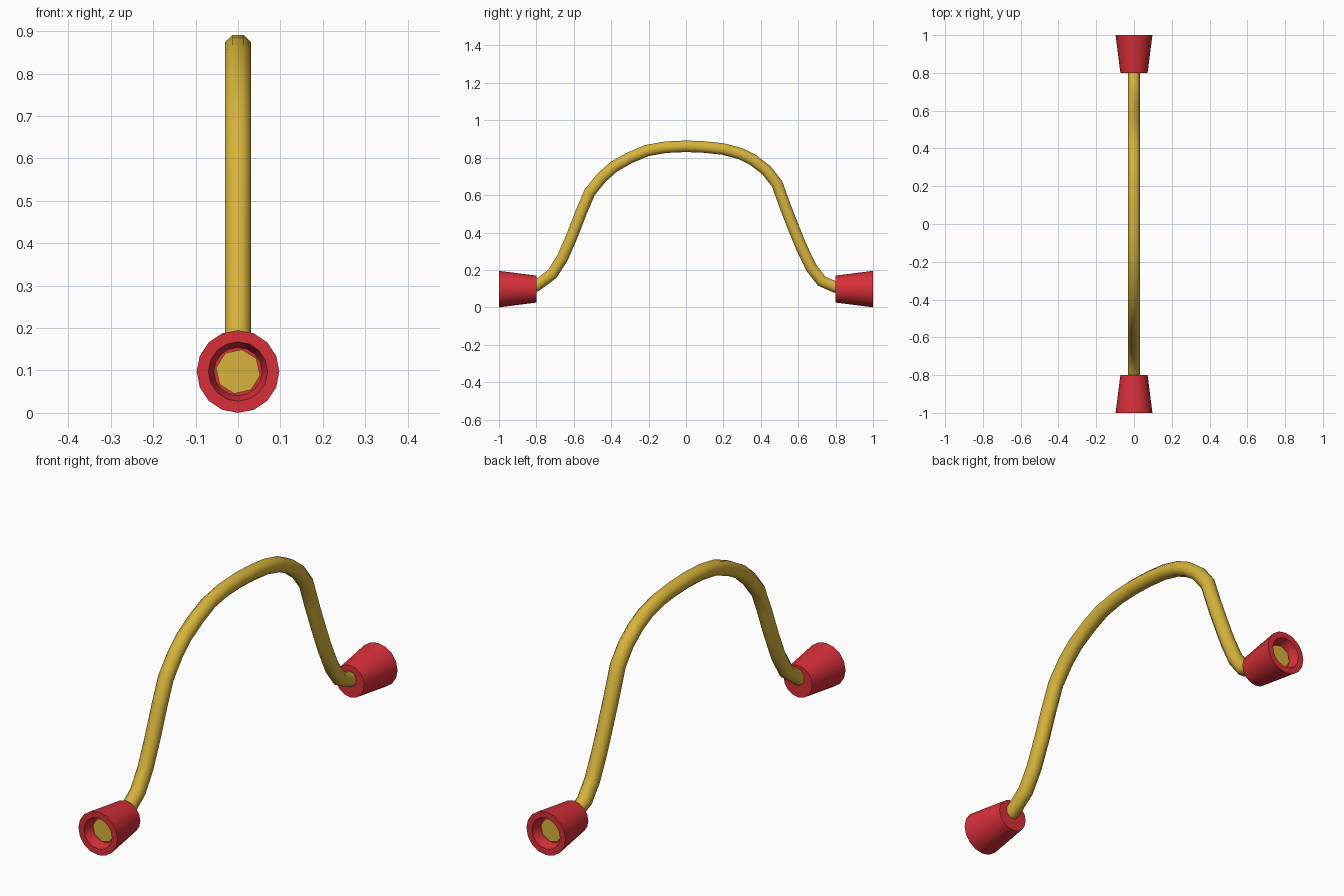
import bpy
import bmesh
import math
from mathutils import Vector

cube = bpy.data.objects.get("Cube")
if cube:
    bpy.data.objects.remove(cube, do_unlink=True)


def make_material(name, color):
    mat = bpy.data.materials.new(name)
    mat.use_nodes = True
    mat.diffuse_color = (*color, 1)
    mat.node_tree.nodes["Principled BSDF"].inputs["Base Color"].default_value = (*color, 1)
    return mat


red = make_material("handle red", (0.68, 0.028, 0.040))
yellow = make_material("rope yellow", (0.68, 0.455, 0.042))


def sweep(name, path, sides, phase, mat):
    """Skin rings along a path of (y, z, radius, ring normal) and cap both ends."""
    bm = bmesh.new()
    rings = []
    for y, z, r, normal in path:
        up = Vector((0, -normal.z, normal.y))
        ring = []
        for i in range(sides):
            a = math.tau * i / sides + phase
            ring.append(bm.verts.new(Vector((r * math.cos(a), y, z)) + up * r * math.sin(a)))
        rings.append(ring)
    for a, b in zip(rings, rings[1:]):
        for i in range(sides):
            j = (i + 1) % sides
            bm.faces.new((a[i], a[j], b[j], b[i]))
    bm.faces.new(rings[0][::-1])
    bm.faces.new(rings[-1])
    bmesh.ops.recalc_face_normals(bm, faces=bm.faces[:])
    mesh = bpy.data.meshes.new(name)
    bm.to_mesh(mesh)
    bm.free()
    mesh.materials.append(mat)
    obj = bpy.data.objects.new(name, mesh)
    bpy.context.collection.objects.link(obj)
    bpy.ops.object.select_all(action='DESELECT')
    obj.select_set(True)
    bpy.context.view_layer.objects.active = obj
    bpy.ops.object.shade_smooth_by_angle(angle=math.radians(46))
    return obj


# Rope: slightly uneven arch running from one handle to the other
points = [(-0.94, 0.098), (-0.86, 0.10), (-0.80, 0.115), (-0.715, 0.178), (-0.66, 0.265),
          (-0.61, 0.38), (-0.56, 0.51), (-0.515, 0.615), (-0.45, 0.695), (-0.385, 0.752),
          (-0.30, 0.80), (-0.21, 0.838), (-0.11, 0.856), (0.0, 0.861), (0.10, 0.857),
          (0.20, 0.846), (0.29, 0.822), (0.36, 0.787), (0.43, 0.733), (0.487, 0.66),
          (0.53, 0.54), (0.575, 0.425), (0.62, 0.315), (0.67, 0.212), (0.725, 0.14),
          (0.795, 0.11), (0.86, 0.10), (0.94, 0.098)]
rope_path = []
for i, (y, z) in enumerate(points):
    p = Vector((0, y, z))
    prev = Vector((0, *points[max(i - 1, 0)]))
    nxt = Vector((0, *points[min(i + 1, len(points) - 1)]))
    into = (p - prev).normalized() if i else Vector()
    out = (nxt - p).normalized() if i < len(points) - 1 else Vector()
    rope_path.append((y, z, 0.0333, (into + out).normalized()))
sweep("rope", rope_path, 8, math.pi / 8, yellow)

# Handles: tapered cups with a recessed outer end, and the rope knot showing inside
CENTRE_Z = 0.0975
axis = Vector((0, 1, 0))
cup_profile = [(0.80, 0.072), (1.0, 0.0975), (1.0, 0.070), (0.955, 0.057)]
knot_profile = [(0.945, 0.053), (0.962, 0.053)]
for side, label in ((-1, "front"), (1, "back")):
    for part, profile, sides, phase, mat in (
            ("handle", cup_profile, 16, 0, red),
            ("rope_knot", knot_profile, 8, math.radians(10 * side), yellow)):
        sweep(f"{label}_{part}", [(side * y, CENTRE_Z, r, axis) for y, r in profile],
              sides, phase, mat)
